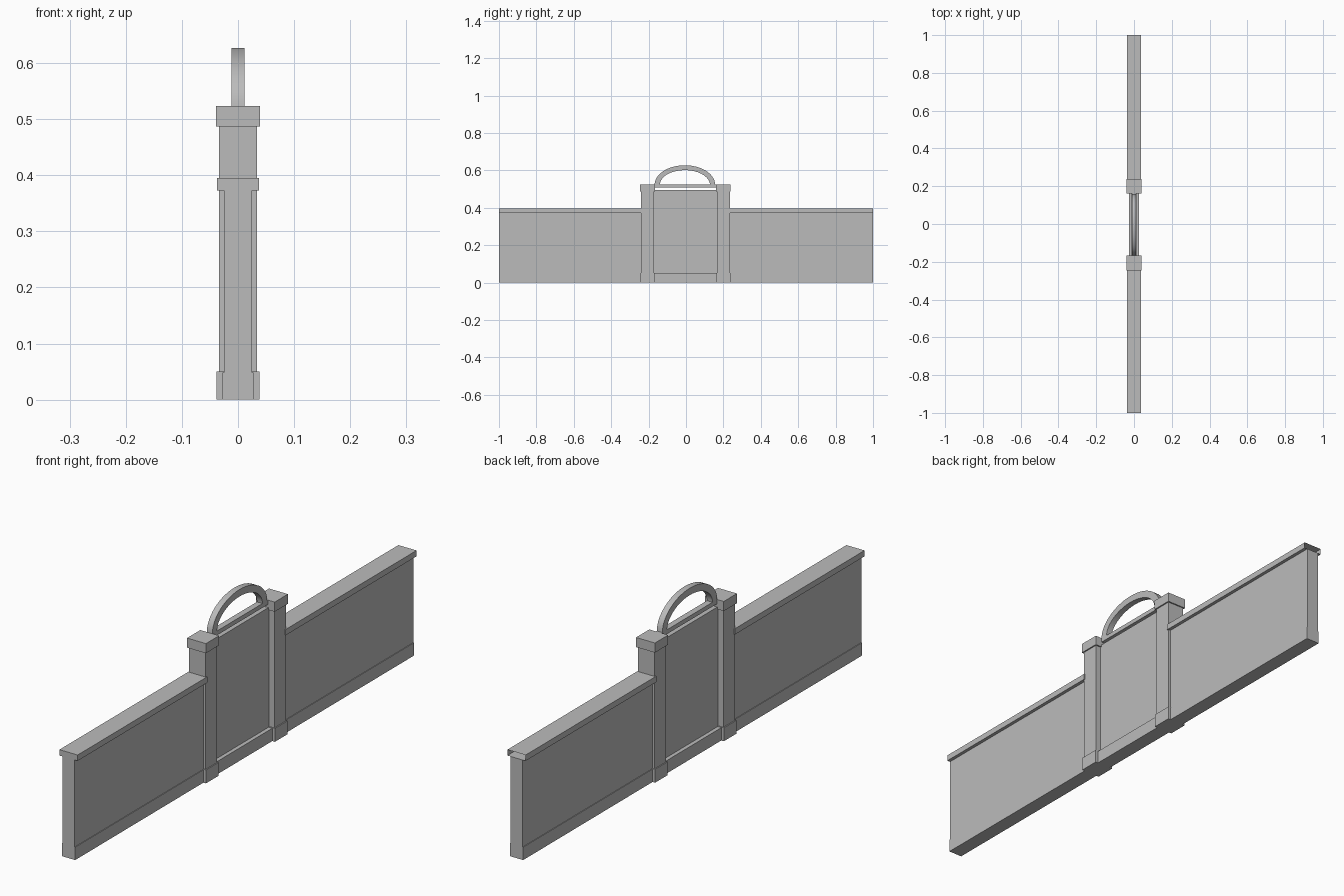
import bpy, bmesh, math

cube = bpy.data.objects.get("Cube")
if cube:
    bpy.data.objects.remove(cube, do_unlink=True)

# Single stone grey for everything
stone = bpy.data.materials.new("stone_grey")
stone.use_nodes = True
GREY = (0.5, 0.5, 0.5, 1.0)
stone.diffuse_color = GREY
stone.node_tree.nodes["Principled BSDF"].inputs["Base Color"].default_value = GREY


def finish(name, bm):
    mesh = bpy.data.meshes.new(name)
    bmesh.ops.recalc_face_normals(bm, faces=bm.faces)
    bm.to_mesh(mesh)
    bm.free()
    mesh.materials.append(stone)
    obj = bpy.data.objects.new(name, mesh)
    bpy.context.collection.objects.link(obj)
    return obj


def box(name, half_x, y0, y1, z0, z1, open_back=False):
    """Box centred on x = 0; open_back leaves off the +y end."""
    bm = bmesh.new()
    bmesh.ops.create_cube(bm, size=1)
    for v in bm.verts:
        v.co.x *= 2 * half_x
        v.co.y = y1 if v.co.y > 0 else y0
        v.co.z = z1 if v.co.z > 0 else z0
    if open_back:
        ends = [f for f in bm.faces if all(v.co.y > y1 - 1e-5 for v in f.verts)]
        bmesh.ops.delete(bm, geom=ends, context='FACES')
    return finish(name, bm)


PLINTH = 0.048

# Long walls on both sides, with plinth and coping
for side, y0, y1 in (("front", -1, -0.235), ("back", 0.228, 1)):
    box(side + "_wall", 0.025, y0, y1, PLINTH, 0.373)
    box(side + "_wall_plinth", 0.0275, y0, y1, 0, PLINTH)
    box(side + "_wall_coping", 0.0375, y0, y1, 0.373, 0.395, side == "back")

# Gate pillars with base and cap
for side, yc in (("front", -0.206), ("back", 0.2)):
    box(side + "_pillar", 0.034, yc - 0.034, yc + 0.034, 0.05, 0.487)
    box(side + "_pillar_base", 0.038, yc - 0.037, yc + 0.037, 0, 0.05)
    box(side + "_pillar_cap", 0.039, yc - 0.039, yc + 0.039, 0.487, 0.523)

# Gate panel, threshold and top rail between the pillars
box("gate_panel", 0.0125, -0.175, 0.168, PLINTH, 0.495)
box("gate_threshold", 0.0275, -0.175, 0.168, 0, PLINTH)
box("gate_top_rail", 0.0115, -0.175, 0.168, 0.507, 0.523)

# Half-elliptical arch above the gate
SEGMENTS = 28
bm = bmesh.new()
rings = []
for i in range(SEGMENTS + 1):
    a = math.pi * i / SEGMENTS
    rings.append([bm.verts.new((x, -0.006 + ry * math.cos(a), 0.522 + rz * math.sin(a)))
                  for x, ry, rz in ((-0.0115, 0.162, 0.105), (0.0115, 0.162, 0.105),
                                    (0.0115, 0.134, 0.079), (-0.0115, 0.134, 0.079))])
for a, b in zip(rings, rings[1:]):
    for j in range(4):
        k = (j + 1) % 4
        bm.faces.new((a[j], a[k], b[k], b[j]))
bm.faces.new(rings[0])
bm.faces.new(rings[-1])
arch = finish("gate_arch", bm)
bpy.ops.object.select_all(action='DESELECT')
arch.select_set(True)
bpy.context.view_layer.objects.active = arch
bpy.ops.object.shade_smooth_by_angle(angle=math.radians(35))
